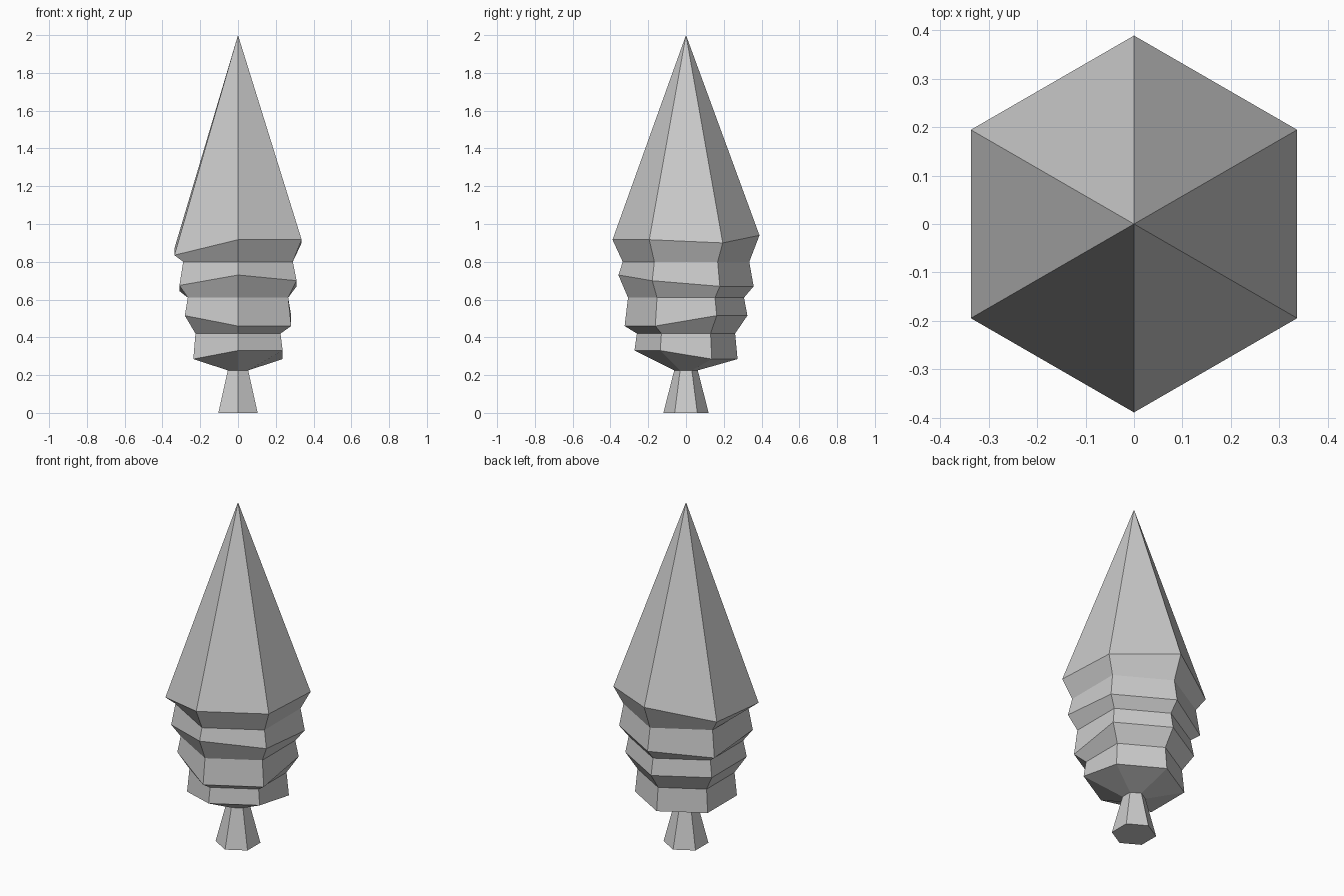
import bpy
import bmesh
from math import sin, cos, radians

cube = bpy.data.objects.get("Cube")
if cube:
    bpy.data.objects.remove(cube, do_unlink=True)

grey = bpy.data.materials.new("plain_grey")
grey.use_nodes = True
colour = (0.6, 0.6, 0.6, 1)
grey.diffuse_color = colour
grey.node_tree.nodes["Principled BSDF"].inputs["Base Color"].default_value = colour


def ring(bm, radius, heights):
    """Six corners, counter-clockwise from the front; one height or one per corner."""
    if not isinstance(heights, list):
        heights = [heights] * 6
    return [bm.verts.new((radius * cos(radians(60 * i - 90)),
                          radius * sin(radians(60 * i - 90)), z))
            for i, z in enumerate(heights)]


def loft(name, sections, tip=None):
    """Skin hexagonal sections from bottom to top, ending in a point or a cap."""
    bm = bmesh.new()
    rings = [ring(bm, r, z) for r, z in sections]
    for low, high in zip(rings, rings[1:]):
        for i in range(6):
            j = (i + 1) % 6
            bm.faces.new((low[i], low[j], high[j], high[i]))
    bm.faces.new(rings[0][::-1])
    if tip is None:
        bm.faces.new(rings[-1])
    else:
        apex = bm.verts.new((0, 0, tip))
        for i in range(6):
            bm.faces.new((rings[-1][i], rings[-1][(i + 1) % 6], apex))
    bmesh.ops.recalc_face_normals(bm, faces=bm.faces)
    mesh = bpy.data.meshes.new(name)
    bm.to_mesh(mesh)
    bm.free()
    mesh.materials.append(grey)
    obj = bpy.data.objects.new(name, mesh)
    bpy.context.collection.objects.link(obj)
    return obj


# Tapered trunk
loft("trunk", [(0.12, 0), (0.062, 0.226)])

# Stacked foliage tiers with uneven drooping rims, under a tall pointed crown
loft("foliage", [
    (0.062, 0.225),
    (0.273, [0.33, 0.33, 0.285, 0.285, 0.285, 0.285]),
    (0.26, 0.42),
    (0.325, [0.46, 0.46, 0.515, 0.515, 0.515, 0.515]),
    (0.307, 0.61),
    (0.358, [0.73, 0.70, 0.67, 0.67, 0.645, 0.675]),
    (0.335, 0.80),
    (0.389, [0.917, 0.917, 0.90, 0.94, 0.87, 0.835]),
], tip=2.0)
